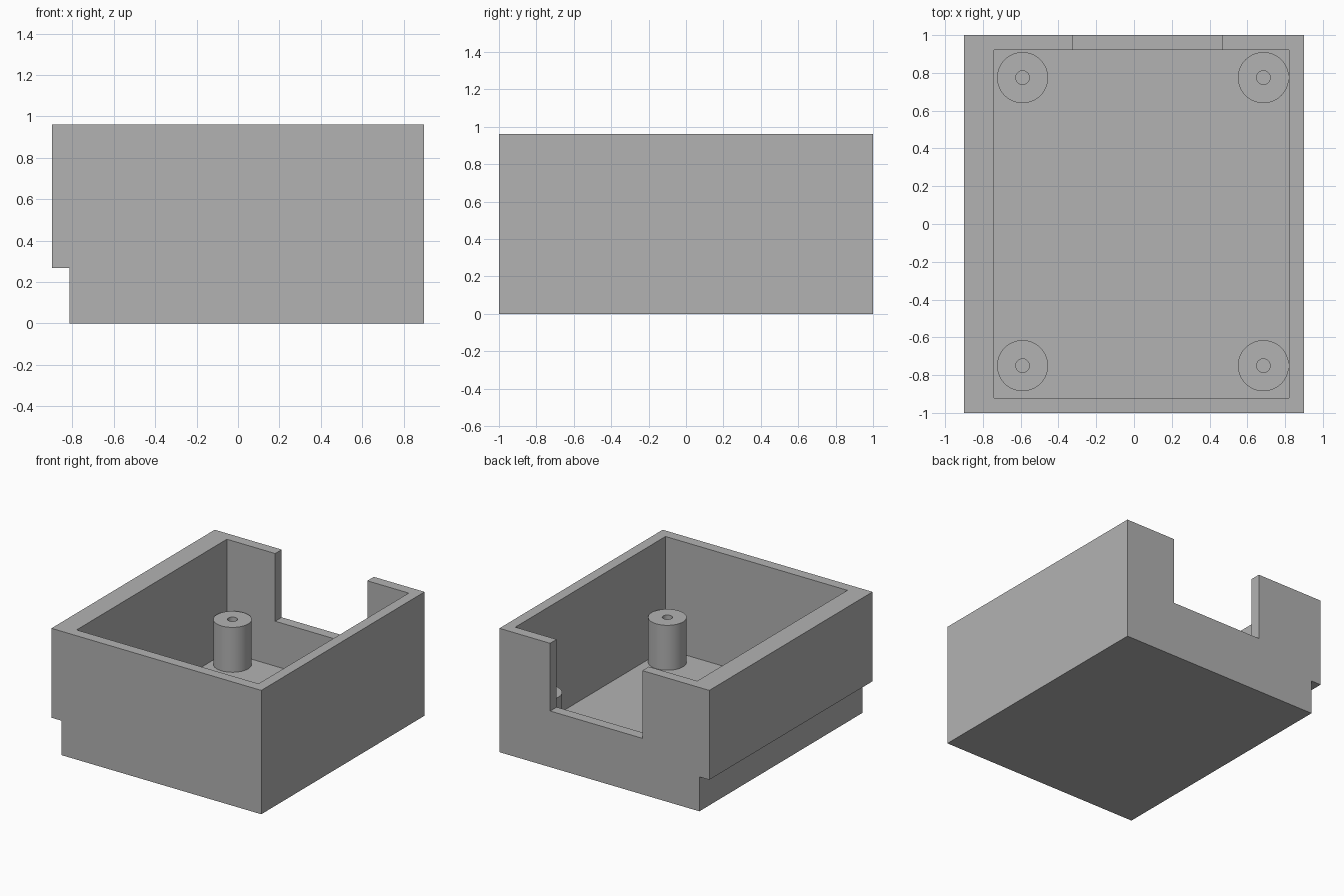
import bpy
import bmesh
import math
from mathutils import Vector

cube = bpy.data.objects.get("Cube")
if cube:
    bpy.data.objects.remove(cube, do_unlink=True)

grey = bpy.data.materials.new("plain grey")
grey.use_nodes = True
colour = (0.448, 0.448, 0.448, 1)
grey.diffuse_color = colour
grey.node_tree.nodes["Principled BSDF"].inputs["Base Color"].default_value = colour

HEIGHT, FLOOR, SILL = 0.96, 0.087, 0.435


def finish(name, bm):
    bmesh.ops.recalc_face_normals(bm, faces=bm.faces)
    mesh = bpy.data.meshes.new(name)
    bm.to_mesh(mesh)
    bm.free()
    mesh.materials.append(grey)
    obj = bpy.data.objects.new(name, mesh)
    bpy.context.collection.objects.link(obj)
    return obj


def prism(name, profile, y0, y1):
    """Extrude an x-z profile along y."""
    bm = bmesh.new()
    face = bm.faces.new([bm.verts.new((x, y0, z)) for x, z in profile])
    new = bmesh.ops.extrude_face_region(bm, geom=[face])["geom"]
    verts = [v for v in new if isinstance(v, bmesh.types.BMVert)]
    bmesh.ops.translate(bm, verts=verts, vec=(0, y1 - y0, 0))
    return finish(name, bm)


def box(name, x0, x1, y0, y1, z0, z1):
    return prism(name, [(x0, z0), (x1, z0), (x1, z1), (x0, z1)], y0, y1)


def select_only(obj):
    bpy.ops.object.select_all(action="DESELECT")
    obj.select_set(True)
    bpy.context.view_layer.objects.active = obj


def cut(obj, cutter):
    mod = obj.modifiers.new("cut", "BOOLEAN")
    mod.operation = "DIFFERENCE"
    mod.solver = "EXACT"
    mod.object = cutter
    select_only(obj)
    bpy.ops.object.modifier_apply(modifier=mod.name)
    bpy.data.objects.remove(cutter, do_unlink=True)


# Open box with a rebate along the lower -x side
outline = [(-0.815, 0), (0.9, 0), (0.9, HEIGHT), (-0.9, HEIGHT),
           (-0.9, 0.267), (-0.815, 0.267)]
shell = prism("box_shell", outline, -1, 1)
cut(shell, box("cavity_cutter", -0.74, 0.82, -0.92, 0.92, FLOOR, 1.2))
# Opening in the back wall
cut(shell, box("opening_cutter", -0.325, 0.465, 0.85, 1.1, SILL, 1.2))


def post(name, x, y):
    """Hollow mounting post, turned from a rectangular section."""
    bm = bmesh.new()
    section = [(0.036, 0.05), (0.135, 0.05), (0.135, SILL), (0.036, SILL)]
    verts = [bm.verts.new((x + r, y, z)) for r, z in section]
    edges = [bm.edges.new((verts[i], verts[i - 1])) for i in range(4)]
    bmesh.ops.spin(bm, geom=verts + edges, cent=Vector((x, y, 0)), axis=(0, 0, 1),
                   angle=math.tau, steps=64)
    bmesh.ops.remove_doubles(bm, verts=bm.verts, dist=0.0005)
    obj = finish(name, bm)
    select_only(obj)
    bpy.ops.object.shade_smooth_by_angle(angle=math.radians(30))


# Four mounting posts
for side, x in (("right", -0.59), ("left", 0.685)):
    for end, y in (("front", -0.75), ("back", 0.775)):
        post(f"{end}_{side}_post", x, y)
